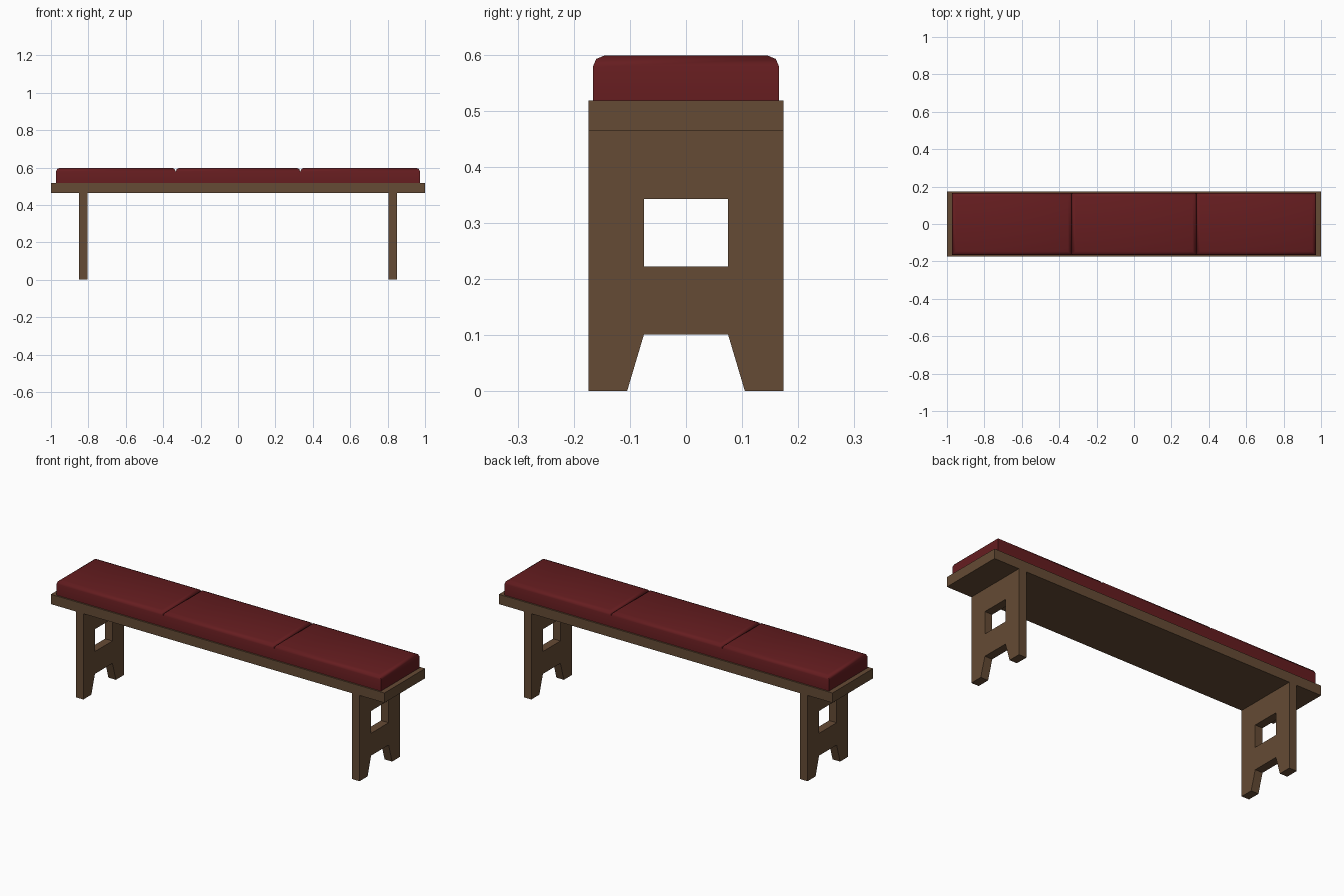
import bpy, bmesh, math

if "Cube" in bpy.data.objects:
    bpy.data.objects.remove(bpy.data.objects["Cube"])


def material(name, rgb):
    m = bpy.data.materials.new(name)
    m.diffuse_color = (*rgb, 1)
    m.use_nodes = True
    m.node_tree.nodes["Principled BSDF"].inputs["Base Color"].default_value = m.diffuse_color
    return m


wood = material("wood", (0.13, 0.07, 0.035))
red = material("red_fabric", (0.13, 0.012, 0.014))


def box(name, x0, x1, half_y, z0, z1, mat, round_top=0):
    bm = bmesh.new()
    bmesh.ops.create_cube(bm, size=1)
    for v in bm.verts:
        v.co.x = x1 if v.co.x > 0 else x0
        v.co.y = math.copysign(half_y, v.co.y)
        v.co.z = z1 if v.co.z > 0 else z0
    if round_top:
        top = [e for e in bm.edges if all(v.co.z > z1 - 1e-5 for v in e.verts)]
        bmesh.ops.bevel(bm, geom=top, offset=round_top, segments=2,
                        profile=0.5, affect='EDGES')
    me = bpy.data.meshes.new(name)
    bm.to_mesh(me)
    bm.free()
    me.materials.append(mat)
    ob = bpy.data.objects.new(name, me)
    bpy.context.collection.objects.link(ob)
    return ob


def select_only(ob):
    bpy.ops.object.select_all(action='DESELECT')
    ob.select_set(True)
    bpy.context.view_layer.objects.active = ob


# Seat board
box("seat_board", -1, 1, 0.174, 0.465, 0.518, wood)

# Three cushions, rounded along their top edges
edges = [-0.973, -0.333, 0.333, 0.973]
for name, x0, x1 in zip(("left", "middle", "right"), edges, edges[1:]):
    cushion = box(f"{name}_cushion", x0, x1, 0.166, 0.518, 0.598, red, 0.02)
    select_only(cushion)
    bpy.ops.object.shade_smooth_by_angle(angle=math.radians(50))

# Plank legs: notched outline with a rectangular opening
half = [(0.105, 0), (0.174, 0), (0.174, 0.465)]
outline = ([(0.075, 0.101)] + half
           + [(-y, z) for y, z in reversed(half)] + [(-0.075, 0.101)])
opening = [(-0.075, 0.222), (0.075, 0.222), (0.075, 0.343), (-0.075, 0.343)]
for name, x in (("left_leg", -0.828), ("right_leg", 0.828)):
    cu = bpy.data.curves.new(name, 'CURVE')
    cu.dimensions = '2D'
    cu.fill_mode = 'BOTH'
    cu.extrude = 0.0225
    for pts in (outline, opening):
        sp = cu.splines.new('POLY')
        sp.points.add(len(pts) - 1)
        for p, (y, z) in zip(sp.points, pts):
            p.co = (y, z, 0, 1)
        sp.use_cyclic_u = True
    cu.materials.append(wood)
    leg = bpy.data.objects.new(name, cu)
    leg.rotation_euler = (math.pi / 2, 0, math.pi / 2)
    leg.location.x = x
    bpy.context.collection.objects.link(leg)
    select_only(leg)
    bpy.ops.object.convert(target='MESH')
    bpy.ops.object.shade_flat()
